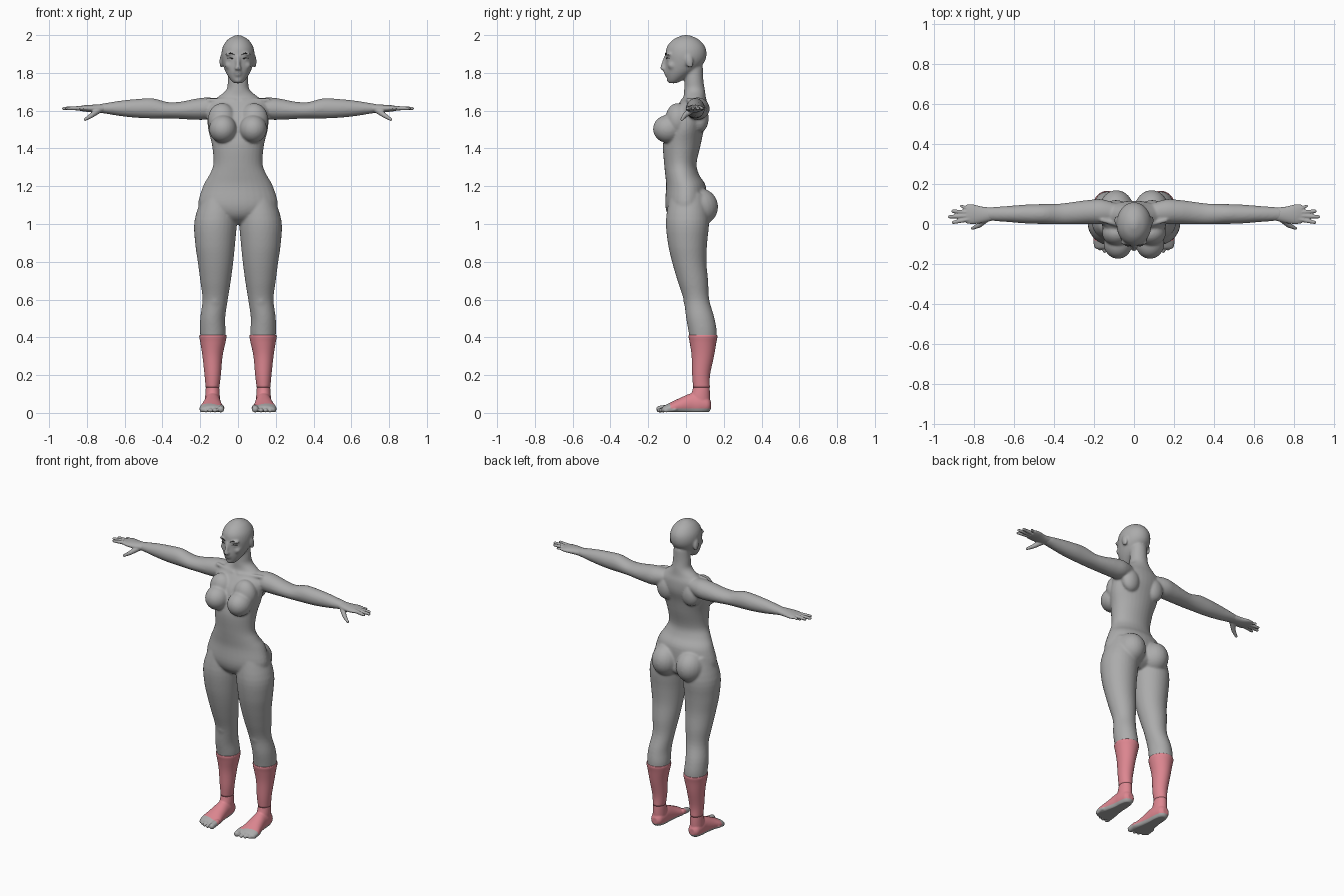
import bpy
import bmesh
import math
from mathutils import Vector, Matrix

if "Cube" in bpy.data.objects:
    bpy.data.objects.remove(bpy.data.objects["Cube"], do_unlink=True)


def material(name, colour):
    mat = bpy.data.materials.new(name)
    mat.use_nodes = True
    mat.diffuse_color = (*colour, 1)
    mat.node_tree.nodes["Principled BSDF"].inputs["Base Color"].default_value = (*colour, 1)
    return mat


GREY = material("clay grey", (.41, .41, .41))
PINK = material("sock pink", (.72, .24, .28))
DARK = material("dark grey", (.06, .06, .06))


def spline(rows, steps):
    """Smooth the rows with a Catmull-Rom curve."""
    points = [Vector(r) for r in rows]
    result = []
    for i in range(len(points) - 1):
        p, q = points[i], points[i + 1]
        before = points[max(i - 1, 0)]
        after = points[min(i + 2, len(points) - 1)]
        for k in range(steps):
            t = k / steps
            bend = (2 * before - 5 * p + 4 * q - after) * t * t + (3 * p - before - 3 * q + after) * t ** 3
            result.append(p + ((q - before) * t + bend) / 2)
    return result + [points[-1]]


def loft(bm, axis, rows, side=1, sides=32, steps=4, floor=None):
    """Skin ellipses; a row is position along axis, two centres, two radii."""
    rings = []
    for t, a, b, ra, rb in spline(rows, steps):
        ring = []
        for k in range(sides):
            angle = math.tau * k / sides
            u, v = a + ra * math.cos(angle), b + rb * math.sin(angle)
            x, y, z = {"x": (t, u, v), "y": (u, t, v), "z": (u, v, t)}[axis]
            if floor is not None:
                z = max(z, floor)
            ring.append(bm.verts.new((x * side, y, z)))
        rings.append(ring)
    for low, high in zip(rings, rings[1:]):
        for k in range(sides):
            j = (k + 1) % sides
            bm.faces.new((low[k], low[j], high[j], high[k]))
    bm.faces.new(rings[0])
    bm.faces.new(rings[-1])


def blob(bm, centre, radii, side=1, tilt=0):
    turn = Matrix.Rotation(tilt, 4, "X")
    place = Matrix.Translation((centre[0] * side, centre[1], centre[2]))
    bmesh.ops.create_uvsphere(bm, u_segments=24, v_segments=16, radius=1,
                              matrix=place @ turn @ Matrix.Diagonal((*radii, 1)))


def finger(bm, start, end, thick, thin, side=1):
    """Tapered round-ended rod."""
    flip = Vector((side, 1, 1))
    start, end = Vector(start) * flip, Vector(end) * flip
    way = end - start
    turn = way.to_track_quat("Z", "Y").to_matrix().to_4x4()
    bmesh.ops.create_cone(bm, segments=16, radius1=thick, radius2=thin, depth=way.length, cap_ends=True,
                          matrix=Matrix.Translation((start + end) / 2) @ turn)
    for point, r in ((start, thick), (end, thin)):
        bmesh.ops.create_uvsphere(bm, u_segments=16, v_segments=10, radius=r, matrix=Matrix.Translation(point))


def finish(bm, name, mats, voxel=0, smooth=0):
    """Make the object, fusing its pieces into one skin if a voxel size is given."""
    bmesh.ops.recalc_face_normals(bm, faces=bm.faces)
    mesh = bpy.data.meshes.new(name)
    bm.to_mesh(mesh)
    bm.free()
    ob = bpy.data.objects.new(name, mesh)
    bpy.context.collection.objects.link(ob)
    if voxel:
        remesh = ob.modifiers.new("fuse", "REMESH")
        remesh.mode, remesh.voxel_size = "VOXEL", voxel
        relax = ob.modifiers.new("relax", "SMOOTH")
        relax.factor, relax.iterations = .5, smooth
        graph = bpy.context.evaluated_depsgraph_get()
        ob.data = bpy.data.meshes.new_from_object(ob.evaluated_get(graph))
        ob.modifiers.clear()
        ob.data.name = name
    ob.data.materials.clear()
    for mat in mats:
        ob.data.materials.append(mat)
    ob.data.shade_smooth()
    return ob


# Body: torso, head, arms and legs fused together
body = bmesh.new()
loft(body, "z", [(1.0, 0, .01, .07, .05), (1.04, 0, .01, .16, .1), (1.1, 0, 0, .21, .11), (1.2, 0, 0, .185, .105),
                 (1.26, 0, -.02, .152, .09), (1.32, 0, -.03, .13, .086), (1.42, 0, -.022, .138, .1),
                 (1.5, 0, -.005, .158, .1), (1.57, 0, .015, .163, .1), (1.63, 0, .035, .16, .08),
                 (1.67, 0, .045, .11, .06), (1.71, 0, .045, .062, .055), (1.76, 0, .042, .054, .05),
                 (1.83, 0, .04, .05, .05)])
loft(body, "z", [(1.745, 0, -.07, .02, .02), (1.76, 0, -.06, .037, .038), (1.79, 0, -.04, .058, .066),
                 (1.82, 0, -.022, .072, .088), (1.86, 0, -.005, .084, .104), (1.9, 0, 0, .088, .109),
                 (1.94, 0, 0, .08, .1), (1.975, 0, 0, .056, .07), (1.995, 0, 0, .024, .03), (2.0, 0, 0, .008, .01)])
# Nose, lips and chin
finger(body, (0, -.108, 1.885), (0, -.126, 1.826), .009, .012)
blob(body, (0, -.107, 1.803), (.022, .012, .007))
blob(body, (0, -.103, 1.79), (.019, .012, .007))
blob(body, (0, -.085, 1.763), (.022, .018, .016))
for side in (1, -1):
    blob(body, (.01, -.12, 1.823), (.01, .012, .008), side)
    blob(body, (.036, -.09, 1.899), (.034, .018, .009), side)
    blob(body, (.037, -.086, 1.872), (.017, .014, .01), side)
    blob(body, (.045, -.07, 1.84), (.024, .027, .024), side)
    blob(body, (.088, .018, 1.86), (.01, .021, .036), side, .25)
    # Chest and seat
    blob(body, (.08, -.095, 1.503), (.073, .08, .074), side)
    blob(body, (.085, -.045, 1.55), (.075, .065, .09), side)
    blob(body, (.088, .068, 1.09), (.088, .102, .1), side, .2)
    # Collarbone and shoulder blade
    finger(body, (.02, -.02, 1.655), (.16, .02, 1.655), .009, .012, side)
    blob(body, (.09, .075, 1.56), (.06, .045, .075), side)
    loft(body, "x", [(.08, .055, 1.62, .045, .04), (.16, .062, 1.612, .062, .058), (.23, .06, 1.607, .06, .055),
                     (.3, .055, 1.602, .056, .046), (.37, .05, 1.602, .052, .043), (.45, .05, 1.612, .05, .053),
                     (.53, .05, 1.612, .048, .05), (.62, .05, 1.612, .041, .041), (.7, .05, 1.612, .035, .028),
                     (.74, .05, 1.612, .03, .022)], side)
    loft(body, "z", [(1.16, .1, .01, .085, .095), (1.02, .118, .008, .112, .114), (.9, .121, .008, .106, .104),
                     (.8, .119, .017, .094, .091), (.7, .119, .036, .081, .081), (.6, .121, .055, .067, .068),
                     (.5, .134, .076, .066, .075), (.41, .133, .09, .067, .073), (.3, .135, .088, .048, .055),
                     (.2, .134, .08, .038, .042)], side)
    blob(body, (.122, .012, .6), (.035, .026, .045), side)
finish(body, "body", [GREY], .0065, 7)

toe_starts = [(.091, -.14, .019), (.122, -.141, .0125), (.147, -.134, .012), (.17, -.123, .0115), (.192, -.108, .011)]
fingertips = [(.008, .905, .0105), (.036, .924, .0105), (.064, .907, .0105), (.09, .866, .009)]
for side, label in ((1, "left"), (-1, "right")):
    # Hand
    hand = bmesh.new()
    loft(hand, "x", [(.7, .05, 1.612, .031, .024), (.76, .046, 1.611, .041, .021), (.81, .049, 1.612, .05, .017),
                     (.84, .051, 1.612, .047, .012)], side)
    for y, tip, r in fingertips:
        knuckle = .6 * y + .02
        finger(hand, (.825, knuckle, 1.613), (tip, y, 1.612), r + .002, r - .002, side)
    finger(hand, (.735, .03, 1.605), (.775, -.006, 1.575), .018, .013, side)
    finger(hand, (.775, -.006, 1.575), (.81, -.022, 1.553), .013, .008, side)
    finish(hand, label + "_hand", [GREY], .004, 3)

    # Sock leg with a rolled rim and an ankle seam
    sock = bmesh.new()
    loft(sock, "z", [(.135, .135, .082, .036, .044), (.2, .134, .08, .043, .047), (.3, .135, .089, .053, .059),
                     (.37, .133, .09, .066, .07), (.4, .133, .09, .072, .076), (.412, .133, .09, .071, .075)], side)
    finish(sock, label + "_sock", [PINK])

    # Foot, with the sock covering all but the toes and sole
    foot = bmesh.new()
    loft(foot, "y", [(.132, .135, .04, .018, .02), (.115, .135, .042, .036, .042), (.07, .135, .045, .043, .06),
                     (.03, .135, .045, .045, .06), (-.03, .138, .034, .054, .046), (-.08, .14, .024, .064, .032),
                     (-.115, .14, .018, .058, .021), (-.125, .138, .016, .05, .014)], side, floor=.004)
    loft(foot, "z", [(.03, .135, .078, .038, .048), (.08, .135, .075, .039, .052), (.12, .135, .08, .037, .046),
                     (.145, .135, .082, .034, .042)], side)
    for x, y, r in toe_starts:
        finger(foot, (x, y + .05, r + .008), (x, y, r + .001), r, r - .001, side)
    ob = finish(foot, label + "_foot", [PINK, GREY], .0045, 3)
    cut = bmesh.new()
    cut.from_mesh(ob.data)
    toe_line, toe_normal = Vector((.14 * side, -.095, .03)), Vector((-.22 * side, 1, 0))
    for point, normal in ((toe_line, toe_normal), (Vector((0, 0, .022)), Vector((0, 0, 1)))):
        bmesh.ops.bisect_plane(cut, geom=cut.verts[:] + cut.edges[:] + cut.faces[:], plane_co=point, plane_no=normal)
    for face in cut.faces:
        centre = face.calc_center_median()
        face.material_index = int(centre.z < .022 or (centre - toe_line).dot(toe_normal) < 0)
    cut.to_mesh(ob.data)
    cut.free()

    # Brow and lash strips
    for part, height, depth, lift in (("brow", 1.9, -.107, .004), ("lash", 1.876, -.1, .002)):
        strip = bmesh.new()
        loft(strip, "x", [(.018, depth - .001, height - lift, .003, .001), (.038, depth, height + lift, .004, .003),
                          (.056, depth + .013, height, .003, .001)], side, 8)
        finish(strip, label + "_" + part, [DARK])
